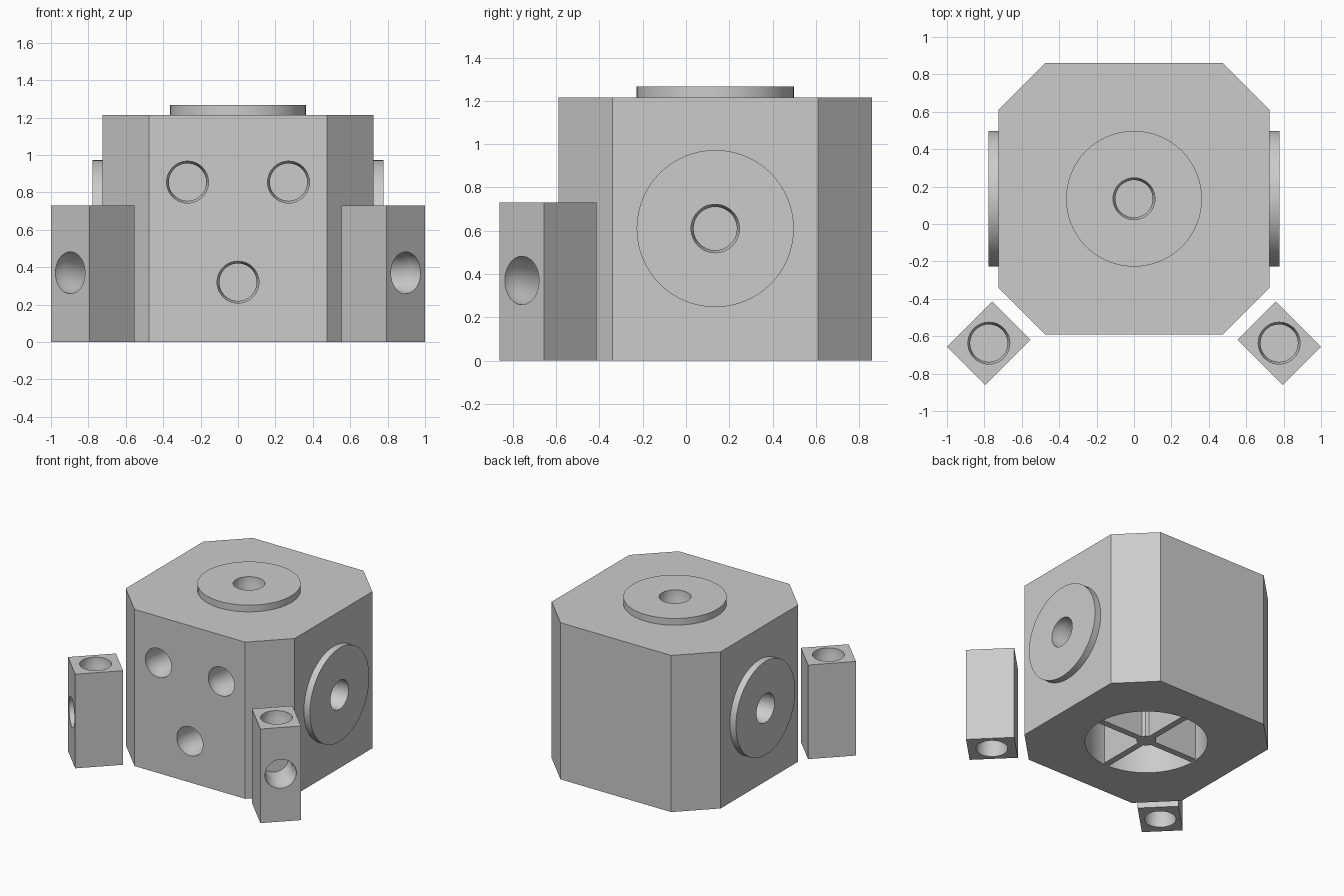
import bpy, bmesh, math
from mathutils import Vector, Matrix

if "Cube" in bpy.data.objects:
    bpy.data.objects.remove(bpy.data.objects["Cube"], do_unlink=True)

grey = bpy.data.materials.new("plain grey")
grey.use_nodes = True
grey.diffuse_color = (0.6, 0.6, 0.6, 1)
grey.node_tree.nodes["Principled BSDF"].inputs["Base Color"].default_value = (0.6, 0.6, 0.6, 1)

CY = 0.135                      # centre line of the body
TOP, SIDE, FRONT = 1.215, 0.725, -0.59
UP, DOWN = Vector((0, 0, 1)), Vector((0, 0, -1))


def add_object(name, bm):
    bmesh.ops.recalc_face_normals(bm, faces=bm.faces)
    mesh = bpy.data.meshes.new(name)
    bm.to_mesh(mesh)
    bm.free()
    mesh.materials.append(grey)
    ob = bpy.data.objects.new(name, mesh)
    bpy.context.collection.objects.link(ob)
    return ob


def prism(name, outline, z0, z1):
    bm = bmesh.new()
    base = bm.faces.new([bm.verts.new((x, y, z0)) for x, y in outline])
    top = bmesh.ops.extrude_face_region(bm, geom=[base])["geom"]
    bmesh.ops.translate(bm, vec=(0, 0, z1 - z0),
                        verts=[v for v in top if isinstance(v, bmesh.types.BMVert)])
    return add_object(name, bm)


def lathe(name, profile, origin, axis, sides=48):
    """Solid of revolution from (radius, distance along axis) pairs."""
    place = Matrix.Translation(origin) @ Vector(axis).to_track_quat('Z', 'Y').to_matrix().to_4x4()
    bm = bmesh.new()
    rings = []
    for r, h in profile:
        turn = [2 * math.pi * i / sides for i in range(sides)]
        rings.append([bm.verts.new(place @ Vector((r * math.cos(a), r * math.sin(a), h))) for a in turn])
    for a, b in zip(rings, rings[1:]):
        for i in range(sides):
            j = (i + 1) % sides
            bm.faces.new((a[i], a[j], b[j], b[i]))
    bm.faces.new(rings[0])
    bm.faces.new(rings[-1])
    return add_object(name, bm)


def hole(origin, axis):
    """Cutter for a blind hole with a stepped mouth; axis points outward."""
    return lathe("hole_cutter", [(0.112, 0.02), (0.112, -0.06), (0.1, -0.09), (0.1, -0.25)], origin, axis)


def combine(ob, others, operation):
    for other in others:
        mod = ob.modifiers.new("shape", 'BOOLEAN')
        mod.operation, mod.solver, mod.object = operation, 'EXACT', other
    bpy.context.view_layer.update()
    old = ob.data
    new = bpy.data.meshes.new_from_object(ob.evaluated_get(bpy.context.evaluated_depsgraph_get()))
    ob.modifiers.clear()
    ob.data = new
    new.name = ob.name
    bpy.data.meshes.remove(old)
    for other in others:
        bpy.data.objects.remove(other, do_unlink=True)


def smooth(ob):
    bpy.ops.object.select_all(action='DESELECT')
    ob.select_set(True)
    bpy.context.view_layer.objects.active = ob
    bpy.ops.object.shade_smooth_by_angle(angle=math.radians(25))


# Eight-sided body with round bosses on top and both sides
w, c = SIDE, SIDE - 0.25
outline = [(w, c), (c, w), (-c, w), (-w, c), (-w, -c), (-c, -w), (c, -w), (w, -c)]
body = prism("body", [(x, y + CY) for x, y in outline], 0, TOP)
boss = [(0.363, -0.05), (0.363, 0.052)]
combine(body, [lathe("boss", boss, (0, CY, TOP), UP, 64)] +
        [lathe("boss", boss, (s * SIDE, CY, 0.61), (s, 0, 0), 64) for s in (-1, 1)], 'UNION')

# Holes in the bosses and the front, and the round cavity underneath
cutters = [hole((0, CY, TOP + 0.052), UP)]
cutters += [hole((s * (SIDE + 0.052), CY, 0.61), (s, 0, 0)) for s in (-1, 1)]
cutters += [hole((x, FRONT, z), (0, -1, 0)) for x, z in ((-0.27, 0.855), (0.27, 0.855), (0, 0.32))]
cutters.append(lathe("cavity_cutter", [(0.433, -0.05), (0.433, 0.6)], (0, CY, 0), UP, 64))
combine(body, cutters, 'DIFFERENCE')
smooth(body)

# Cross ribs and hub inside the cavity
ribs = lathe("cavity_ribs", [(0.07, 0.01), (0.07, 0.61)], (0, CY, 0), UP, 8)
arms = []
for hx, hy in ((0.44, 0.025), (0.025, 0.44)):
    arms.append(prism("rib", [(-hx, CY - hy), (hx, CY - hy), (hx, CY + hy), (-hx, CY + hy)], 0.01, 0.61))
combine(ribs, arms, 'UNION')

# Two corner blocks, turned to face the front chamfers
for name, s in (("left_corner_block", 1), ("right_corner_block", -1)):
    centre = Vector((s * 0.776, -0.637, 0))
    out = Vector((s, -1, 0)).normalized()
    across = Vector((s, 1, 0)).normalized()
    corners = [centre + out * a * 0.171 + across * b * 0.145
               for a, b in ((-1, -1), (1, -1), (1, 1), (-1, 1))]
    block = prism(name, [p.xy for p in corners], 0, 0.73)
    combine(block, [hole(centre + UP * 0.73, UP), hole(centre, DOWN),
                    hole(centre + out * 0.171 + UP * 0.37, out)], 'DIFFERENCE')
    smooth(block)
